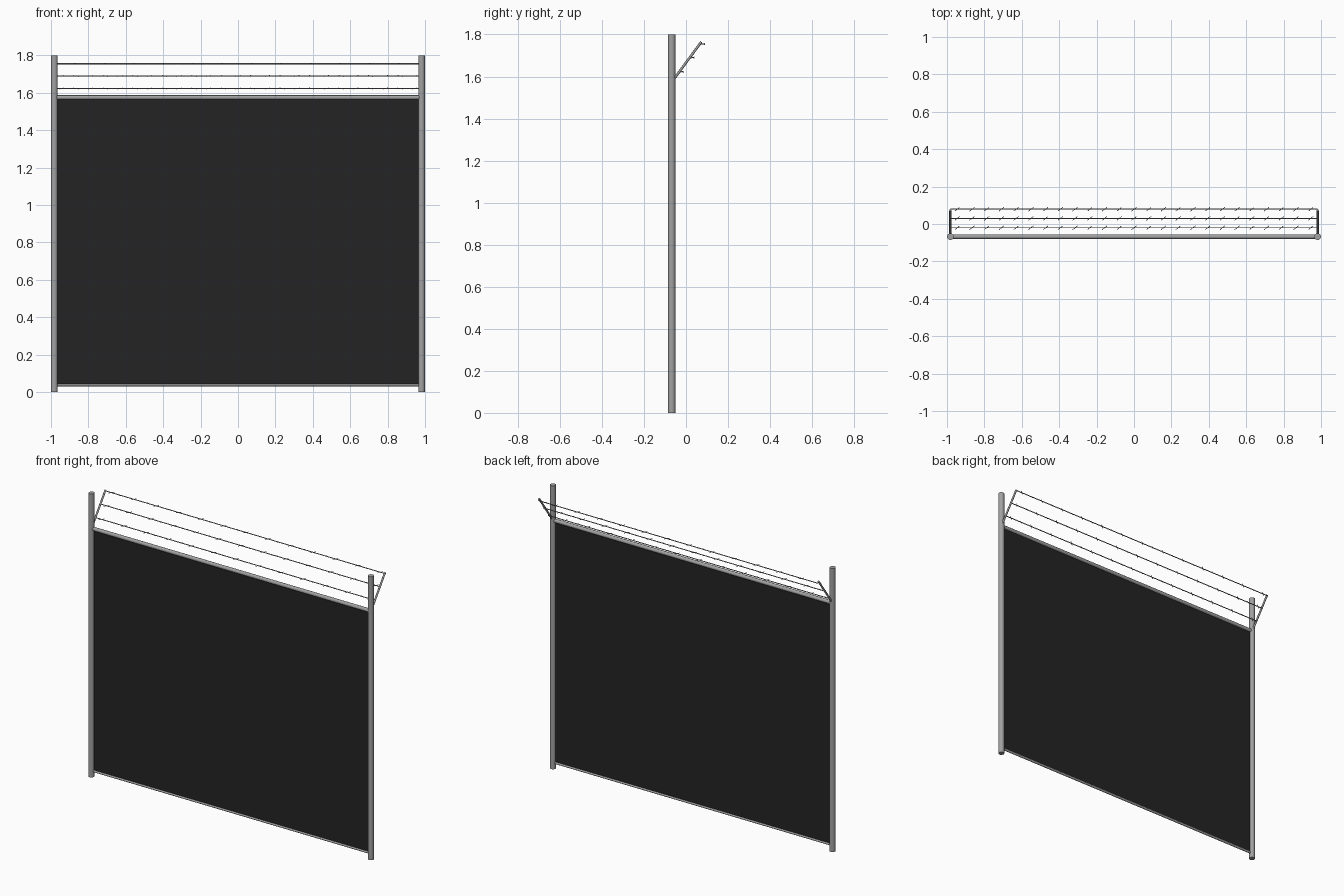
import bpy, bmesh, math
from mathutils import Vector

if "Cube" in bpy.data.objects:
    bpy.data.objects.remove(bpy.data.objects["Cube"])

def material(name, r, g, b):
    m = bpy.data.materials.new(name)
    m.diffuse_color = (r, g, b, 1)
    m.use_nodes = True
    m.node_tree.nodes["Principled BSDF"].inputs["Base Color"].default_value = m.diffuse_color
    return m

STEEL = material("galvanised_steel", 0.36, 0.36, 0.36)
WIRE = material("wire_grey", 0.25, 0.25, 0.25)
MESH = material("dark_mesh", 0.017, 0.017, 0.017)

def rod(bm, a, b, r, sides):
    a, b = Vector(a), Vector(b)
    d = b - a
    mat = d.to_track_quat('Z', 'Y').to_matrix().to_4x4()
    mat.translation = (a + b) / 2
    bmesh.ops.create_cone(bm, cap_ends=True, segments=sides, radius1=r, radius2=r,
                          depth=d.length, matrix=mat)

def make(name, rods, mat, smooth=True):
    bm = bmesh.new()
    for args in rods:
        rod(bm, *args)
    me = bpy.data.meshes.new(name)
    bm.to_mesh(me)
    bm.free()
    me.materials.append(mat)
    ob = bpy.data.objects.new(name, me)
    bpy.context.collection.objects.link(ob)
    if smooth:
        bpy.ops.object.select_all(action='DESELECT')
        ob.select_set(True)
        bpy.context.view_layer.objects.active = ob
        bpy.ops.object.shade_smooth_by_angle(angle=math.radians(50))
    return ob

Y = -0.068   # fence line
X = 0.982    # post position

# Posts and the leaning arms that carry the wire
for side, s in (("left", -1), ("right", 1)):
    make(side + "_post", [((s * X, Y, 0), (s * X, Y, 1.8), 0.018, 12)], STEEL)
    make(side + "_arm", [((s * X, -0.056, 1.59), (s * X, 0.073, 1.765), 0.006, 8)], STEEL)

# Horizontal rails
make("top_rail", [((-X, Y, 1.575), (X, Y, 1.575), 0.012, 12)], STEEL)
make("bottom_rail", [((-X, Y, 0.037), (X, Y, 0.037), 0.007, 8)], STEEL)

# Mesh panel between the posts
bm = bmesh.new()
bmesh.ops.create_cube(bm, size=1)
for v in bm.verts:
    v.co = (v.co.x * 2 * X, v.co.y * 0.002 + Y, 0.037 + (v.co.z + 0.5) * 1.538)
me = bpy.data.meshes.new("mesh_panel")
bm.to_mesh(me)
bm.free()
me.materials.append(MESH)
bpy.context.collection.objects.link(bpy.data.objects.new("mesh_panel", me))

# Barbed wires with slanted barbs
for i, (y, z) in enumerate(((-0.02, 1.623), (0.03, 1.69), (0.079, 1.755))):
    rods = [((-X, y, z), (X, y, z), 0.003, 6)]
    for k in range(25):
        c = Vector((-0.945 + k * 0.07875, y, z))
        d = Vector((0.013, 0.01, -0.003 if k % 2 else 0.003))
        rods.append((c - d, c + d, 0.0016, 4))
    make("barbed_wire_%d" % (i + 1), rods, WIRE, False)
